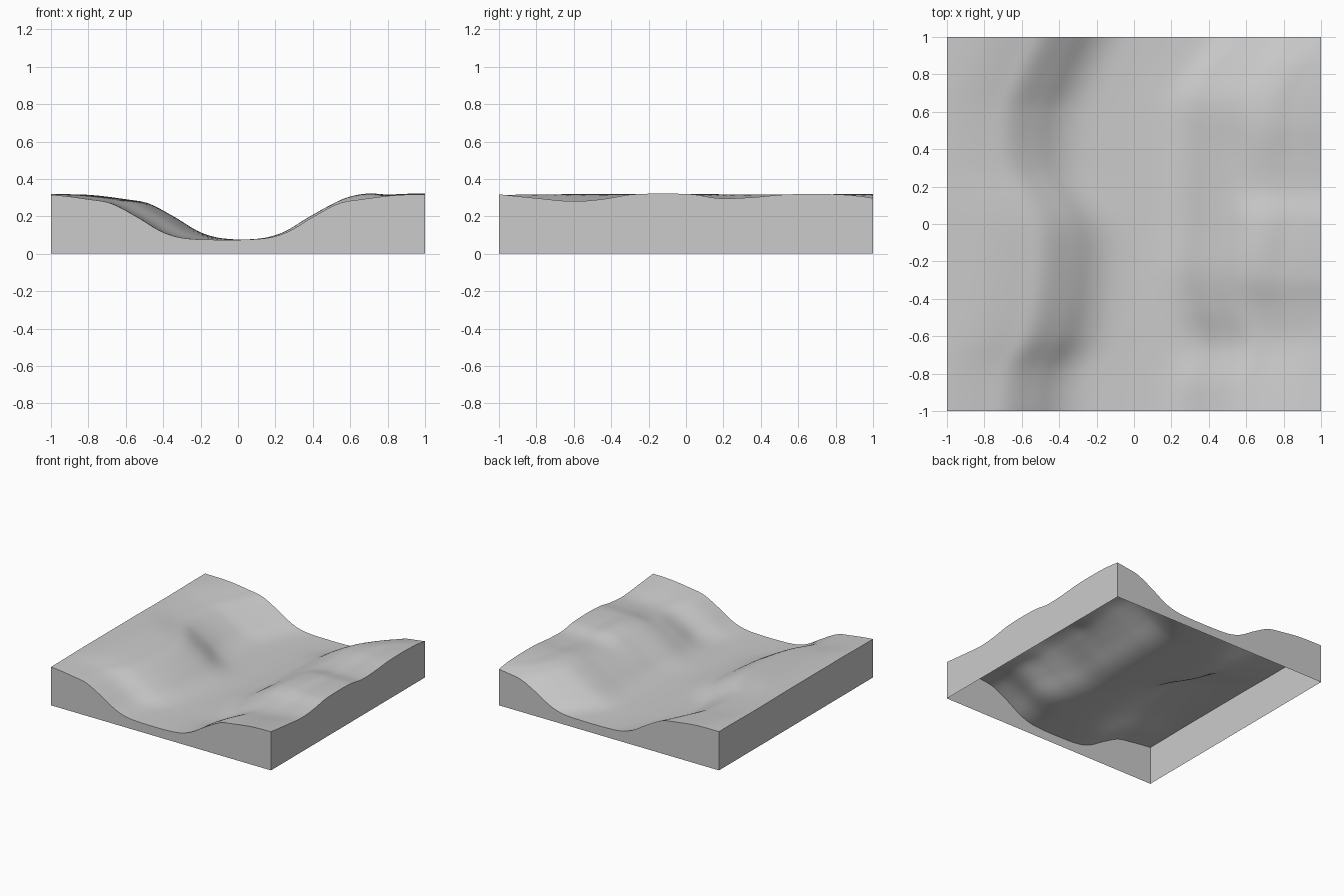
import bpy, bmesh

if "Cube" in bpy.data.objects:
    bpy.data.objects.remove(bpy.data.objects["Cube"])

N = 80          # grid resolution
FLOOR = 0.075   # valley floor height
TOP = 0.318     # plateau height

# bank cross-section: distance outward from the bank centre -> share of full height
BANK = [(-0.6, 0), (-0.4, 0), (-0.24, 0.04), (-0.13, 0.18), (0, 0.5), (0.14, 0.8),
        (0.26, 0.89), (0.42, 0.975), (0.55, 1), (0.8, 1)]
# y -> bank centre lines, plateau height at the right edge, shoulder bulge
LEFT = [(-1, -0.54), (-0.78, -0.51), (-0.6, -0.41), (-0.4, -0.36), (-0.1, -0.34), (0.05, -0.37),
        (0.3, -0.51), (0.6, -0.52), (0.78, -0.45), (1, -0.34)]
RIGHT = [(-1, 0.40), (-0.85, 0.42), (-0.65, 0.48), (-0.45, 0.42), (-0.25, 0.38), (0, 0.40),
         (0.4, 0.41), (0.65, 0.42), (0.8, 0.50), (1, 0.66)]
EDGE = [(-1, 0.317), (-0.8, 0.297), (-0.6, 0.281), (-0.45, 0.291), (-0.28, 0.317), (0.02, 0.318),
        (0.18, 0.296), (0.35, 0.301), (0.55, 0.317), (0.85, 0.318), (1, 0.312)]
BULGE = [(-1, 0), (-0.5, 0), (-0.25, 0.02), (0, 0.022), (0.2, 0.01), (0.5, 0.02), (0.8, 0.01), (1, 0)]


def curve(points, t):
    """Smooth curve through the points (cubic Hermite)."""
    t = min(max(t, points[0][0]), points[-1][0])
    n = len(points)
    i = next(k for k in range(n - 1) if t <= points[k + 1][0])

    def slope(k):
        a, b = points[max(k - 1, 0)], points[min(k + 1, n - 1)]
        return (b[1] - a[1]) / (b[0] - a[0])
    (x0, y0), (x1, y1) = points[i], points[i + 1]
    h = x1 - x0
    s = (t - x0) / h
    return ((2 * s**3 - 3 * s**2 + 1) * y0 + (s**3 - 2 * s**2 + s) * h * slope(i)
            + (3 * s**2 - 2 * s**3) * y1 + (s**3 - s**2) * h * slope(i + 1))


def height(x, y):
    if x < 0.05:
        return FLOOR + (TOP - FLOOR) * curve(BANK, curve(LEFT, y) - x)
    t = x - curve(RIGHT, y)
    top = TOP + (curve(EDGE, y) - TOP) * min(1, max(0, (x - 0.3) / 0.5))
    bump = curve(BULGE, y) * max(0, 1 - ((t - 0.27) / 0.17) ** 2) ** 2
    return FLOOR + (top - FLOOR) * curve(BANK, t) + bump


# valley ground surface
bm = bmesh.new()
bmesh.ops.create_grid(bm, x_segments=N, y_segments=N, size=1)
for v in bm.verts:
    v.co.z = height(v.co.x, v.co.y)
for f in bm.faces:
    f.smooth = True

# straight side skirts down to the ground, open underneath
rim = [e for e in bm.edges if e.is_boundary]
ext = bmesh.ops.extrude_edge_only(bm, edges=rim)["geom"]
for g in ext:
    if isinstance(g, bmesh.types.BMVert):
        g.co.z = 0
    elif isinstance(g, bmesh.types.BMFace):
        g.smooth = False
for e in rim:
    e.smooth = False
bmesh.ops.recalc_face_normals(bm, faces=bm.faces)
bm.faces.ensure_lookup_table()
if max(bm.faces, key=lambda f: abs(f.normal.z)).normal.z < 0:
    bmesh.ops.reverse_faces(bm, faces=bm.faces)

mesh = bpy.data.meshes.new("valley_terrain")
bm.to_mesh(mesh)
bm.free()
bpy.context.collection.objects.link(bpy.data.objects.new("valley_terrain", mesh))
